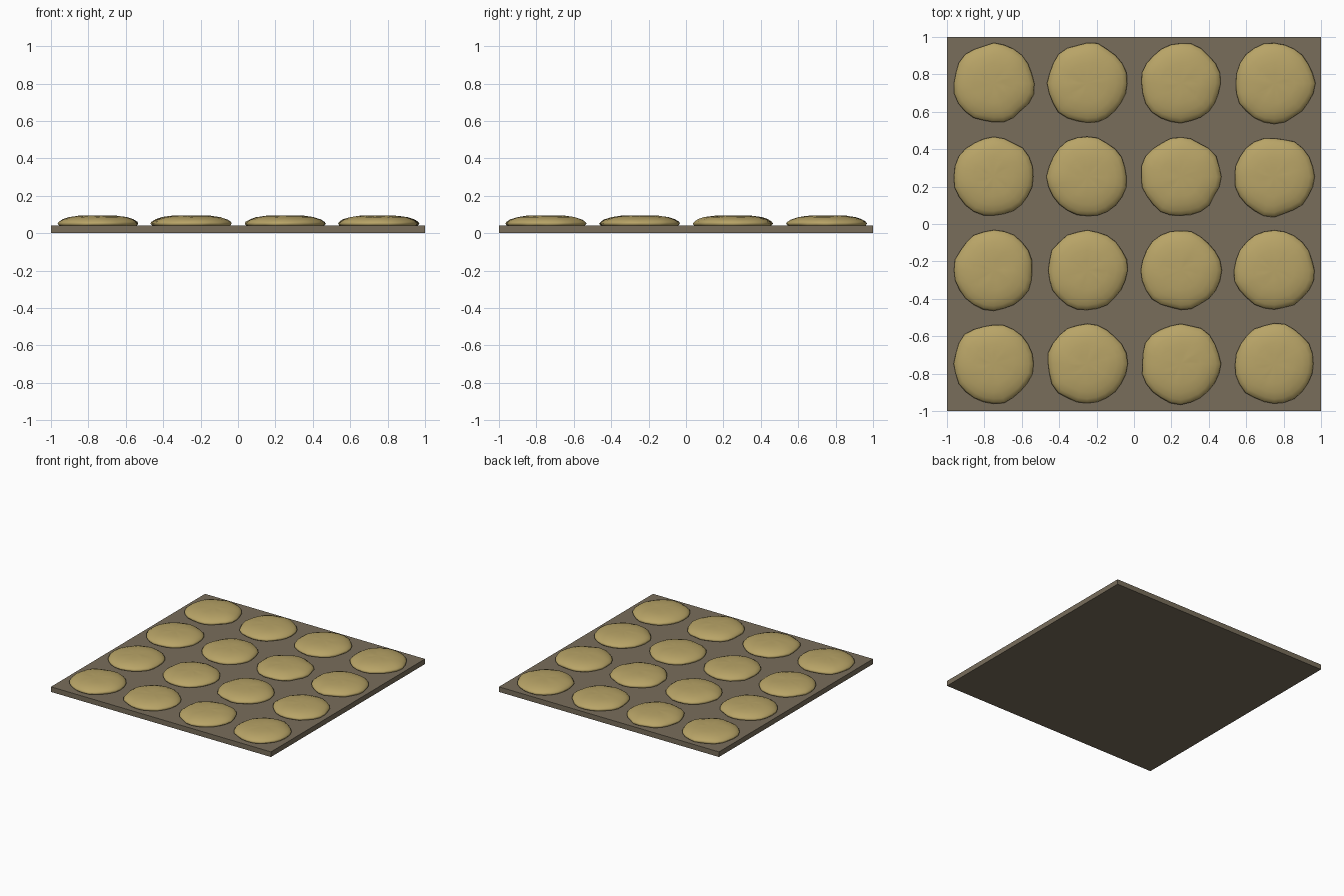
import bpy, bmesh, math, random

random.seed(7)
if "Cube" in bpy.data.objects:
    bpy.data.objects.remove(bpy.data.objects["Cube"], do_unlink=True)


def make_material(name, colour):
    mat = bpy.data.materials.new(name)
    mat.use_nodes = True
    mat.diffuse_color = colour
    mat.node_tree.nodes["Principled BSDF"].inputs["Base Color"].default_value = colour
    return mat


dough = make_material("golden dough", (0.48, 0.37, 0.135, 1))
metal = make_material("dull tray metal", (0.19, 0.155, 0.105, 1))

TRAY_TOP = 0.042
SIDES = 24
# Bun cross-section from the underside to the crown: radius share, height above tray
PROFILE = [(0.95, -0.004), (1.0, 0.009), (0.97, 0.019), (0.88, 0.031),
           (0.72, 0.043), (0.5, 0.05), (0.25, 0.0525)]


def add_bun(name, x, y):
    """A soft dome with an uneven, slightly pinched rim."""
    bm = bmesh.new()
    waves = [(n, random.uniform(0.006, 0.016), random.uniform(0, math.tau)) for n in (2, 3, 5, 7)]
    rim = [0.213 * (1 + sum(a * math.sin(n * math.tau * i / SIDES + p) for n, a, p in waves)
                    + random.uniform(-0.014, 0.014)) for i in range(SIDES)]
    rings = []
    for share, height in PROFILE:
        ring = []
        for i in range(SIDES):
            angle = math.tau * i / SIDES
            radius = rim[i] * share * random.uniform(0.992, 1.008)
            lift = random.uniform(-0.0012, 0.0012)
            ring.append(bm.verts.new((radius * math.cos(angle), radius * math.sin(angle), height + lift)))
        rings.append(ring)
    # Skin the rings, then close the crown and underside
    for low, high in zip(rings, rings[1:]):
        for i in range(SIDES):
            j = (i + 1) % SIDES
            bm.faces.new((low[i], low[j], high[j], high[i]))
    crown = bm.verts.new((0, 0, 0.0525))
    for i in range(SIDES):
        bm.faces.new((rings[-1][i], rings[-1][(i + 1) % SIDES], crown))
    bm.faces.new(rings[0][::-1])
    for face in bm.faces:
        face.smooth = True
    mesh = bpy.data.meshes.new(name)
    bm.to_mesh(mesh)
    bm.free()
    mesh.materials.append(dough)
    bun = bpy.data.objects.new(name, mesh)
    bun.location = (x, y, TRAY_TOP)
    bpy.context.collection.objects.link(bun)


# Flat baking tray
bpy.ops.mesh.primitive_cube_add(size=1, location=(0, 0, TRAY_TOP / 2))
tray = bpy.context.object
tray.name = "baking_tray"
tray.scale = (2, 2, TRAY_TOP)
tray.data.materials.append(metal)

# Four by four buns
for row in range(4):
    for column in range(4):
        add_bun(f"bun_row{row + 1}_column{column + 1}",
                -0.75 + 0.5 * column, -0.75 + 0.5 * row + 0.003)
